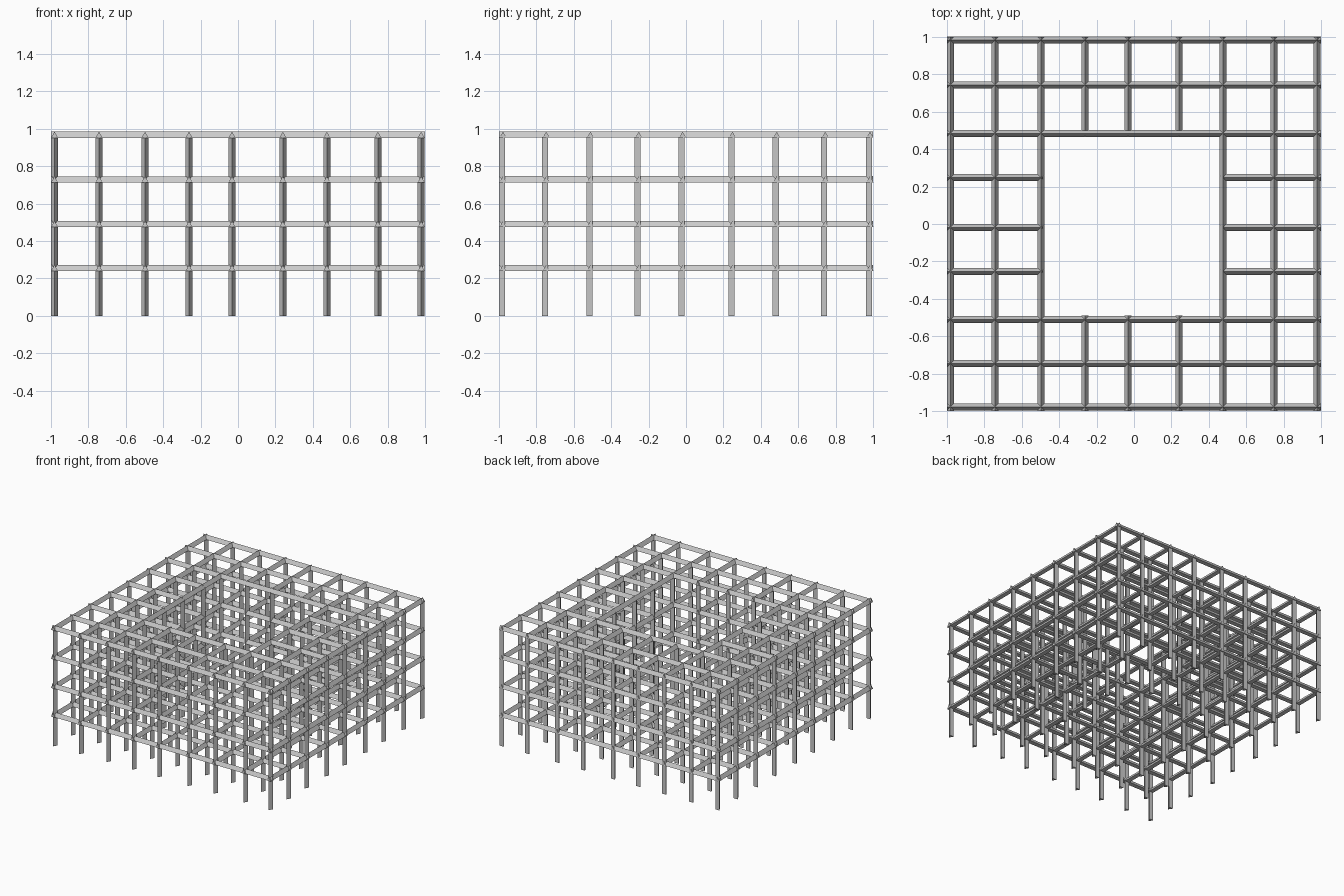
import bpy, bmesh
from mathutils import Vector

if "Cube" in bpy.data.objects:
    bpy.data.objects.remove(bpy.data.objects["Cube"])

R = 0.0215                       # radius of the triangular section
H, W = 1.5 * R, 0.866 * R        # section height, half width
XS = [-0.981, -0.743, -0.497, -0.262, -0.032, 0.24, 0.475, 0.748, 0.979]
YS = [-0.978, -0.747, -0.511, -0.253, -0.018, 0.248, 0.485, 0.744, 0.983]
FLOORS = [0.24, 0.475, 0.714, 0.952]
COURT = (3, 4, 5)                # grid lines interrupted by the courtyard
INNER = 0.5


def prism(bm, section, sweep):
    """Triangular bar: three section points swept along a vector."""
    a = [bm.verts.new(p) for p in section]
    b = [bm.verts.new(Vector(p) + Vector(sweep)) for p in section]
    bm.faces.new(a)
    bm.faces.new(b[::-1])
    for i in range(3):
        j = (i + 1) % 3
        bm.faces.new((a[i], b[i], b[j], a[j]))


def finish(bm, name):
    bmesh.ops.recalc_face_normals(bm, faces=bm.faces)
    mesh = bpy.data.meshes.new(name)
    bm.to_mesh(mesh)
    bm.free()
    bpy.context.collection.objects.link(bpy.data.objects.new(name, mesh))


def spans(i, lo, hi):
    return [(-1, lo), (hi, 1)] if i in COURT else [(-1, 1)]


# Columns: sharp edge to the front, flat side to the back
bm = bmesh.new()
for i, x in enumerate(XS):
    for j, y in enumerate(YS):
        if i in COURT and j in COURT:
            continue
        prism(bm, [(x, y - R, 0), (x + W, y + R / 2, 0), (x - W, y + R / 2, 0)],
              (0, 0, 0.957))
finish(bm, "columns")

# Floor beams: ridge on top, flat side below
for n, z in enumerate(FLOORS, 1):
    bm = bmesh.new()
    for j, y in enumerate(YS):
        for a, b in spans(j, -0.49, 0.48):
            prism(bm, [(a, y - W, z), (a, y + W, z), (a, y, z + H)], (b - a, 0, 0))
    finish(bm, f"cross_beams_floor_{n}")
    bm = bmesh.new()
    for i, x in enumerate(XS):
        for a, b in spans(i, -0.49, INNER):
            prism(bm, [(x - W, a, z), (x + W, a, z), (x, a, z + H)], (0, b - a, 0))
    finish(bm, f"depth_beams_floor_{n}")
